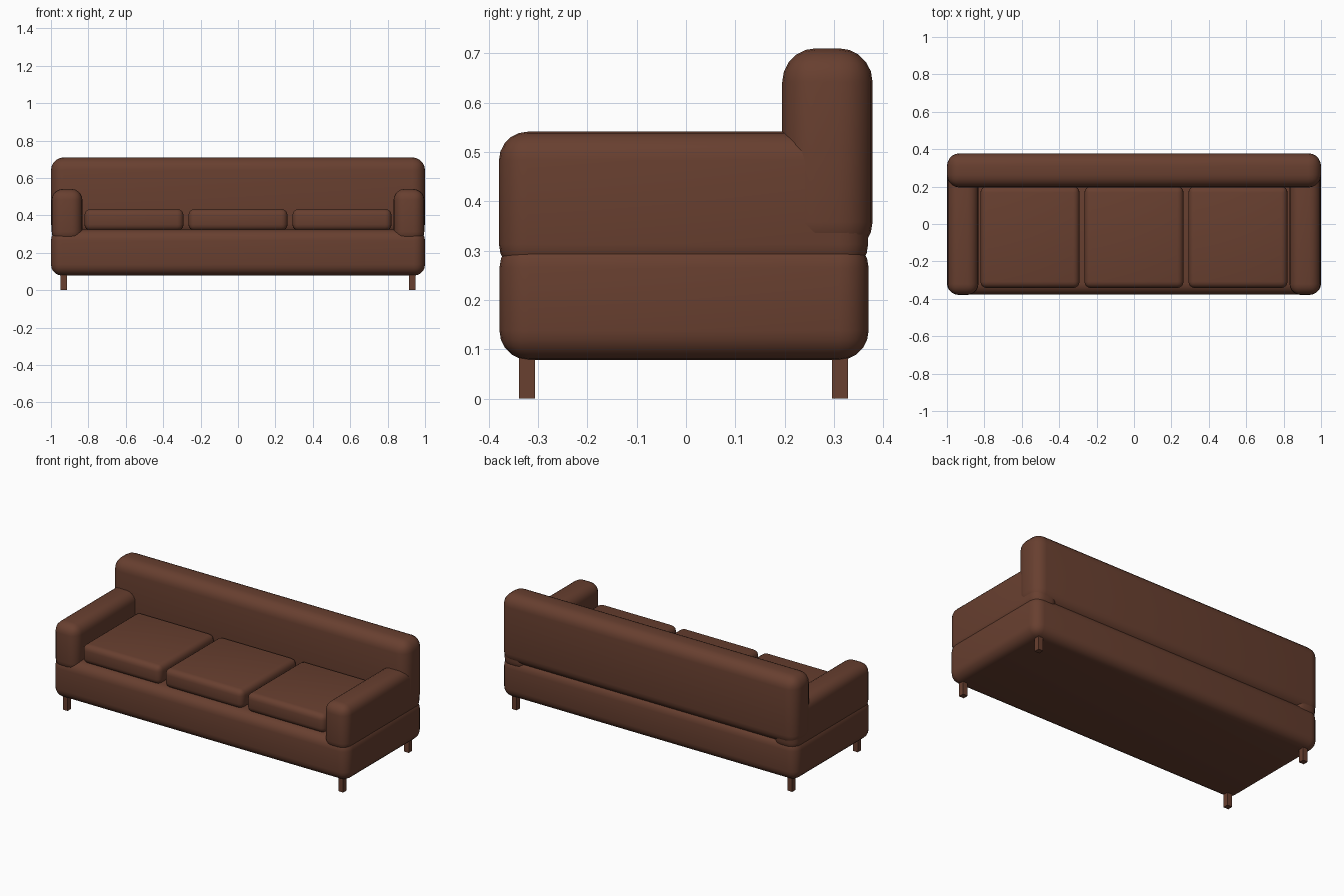
import bpy
import math

if "Cube" in bpy.data.objects:
    bpy.data.objects.remove(bpy.data.objects["Cube"])

brown = bpy.data.materials.new("brown leather")
brown.diffuse_color = (0.138, 0.050, 0.029, 1)
brown.use_nodes = True
brown.node_tree.nodes["Principled BSDF"].inputs["Base Color"].default_value = brown.diffuse_color


def block(name, x, y, z, radius=0.0, segments=5):
    """Box between (min, max) ranges, with optional rounded edges."""
    bpy.ops.mesh.primitive_cube_add(
        size=1, location=[(r[0] + r[1]) / 2 for r in (x, y, z)])
    ob = bpy.context.object
    ob.name = name
    ob.scale = [r[1] - r[0] for r in (x, y, z)]
    bpy.ops.object.transform_apply(location=False, rotation=False, scale=True)
    ob.data.materials.append(brown)
    if radius:
        bevel = ob.modifiers.new("rounding", 'BEVEL')
        bevel.width = radius
        bevel.segments = segments
        bpy.ops.object.modifier_apply(modifier="rounding")
        bpy.ops.object.shade_smooth_by_angle(angle=math.radians(40))
    return ob


# Base and backrest
block("base", (-1, 1), (-0.378, 0.37), (0.078, 0.325), 0.06)
block("backrest", (-1, 1), (0.195, 0.378), (0.29, 0.71), 0.068)

# Armrests
for side, name in ((-1, "left_armrest"), (1, "right_armrest")):
    block(name, sorted((side * 0.832, side * 0.996)),
          (-0.379, 0.369), (0.255, 0.541), 0.058)

# Seat cushions
for i, name in enumerate(("left_cushion", "middle_cushion", "right_cushion")):
    cx = (i - 1) * 0.556
    block(name, (cx - 0.265, cx + 0.265), (-0.342, 0.202), (0.318, 0.434), 0.034, 4)

# Legs
for sx, side in ((-1, "left"), (1, "right")):
    for y, end in ((-0.322, "front"), (0.312, "back")):
        cx = sx * 0.932
        block(f"{end}_{side}_leg", (cx - 0.0165, cx + 0.0165),
              (y - 0.0165, y + 0.0165), (0, 0.1))
